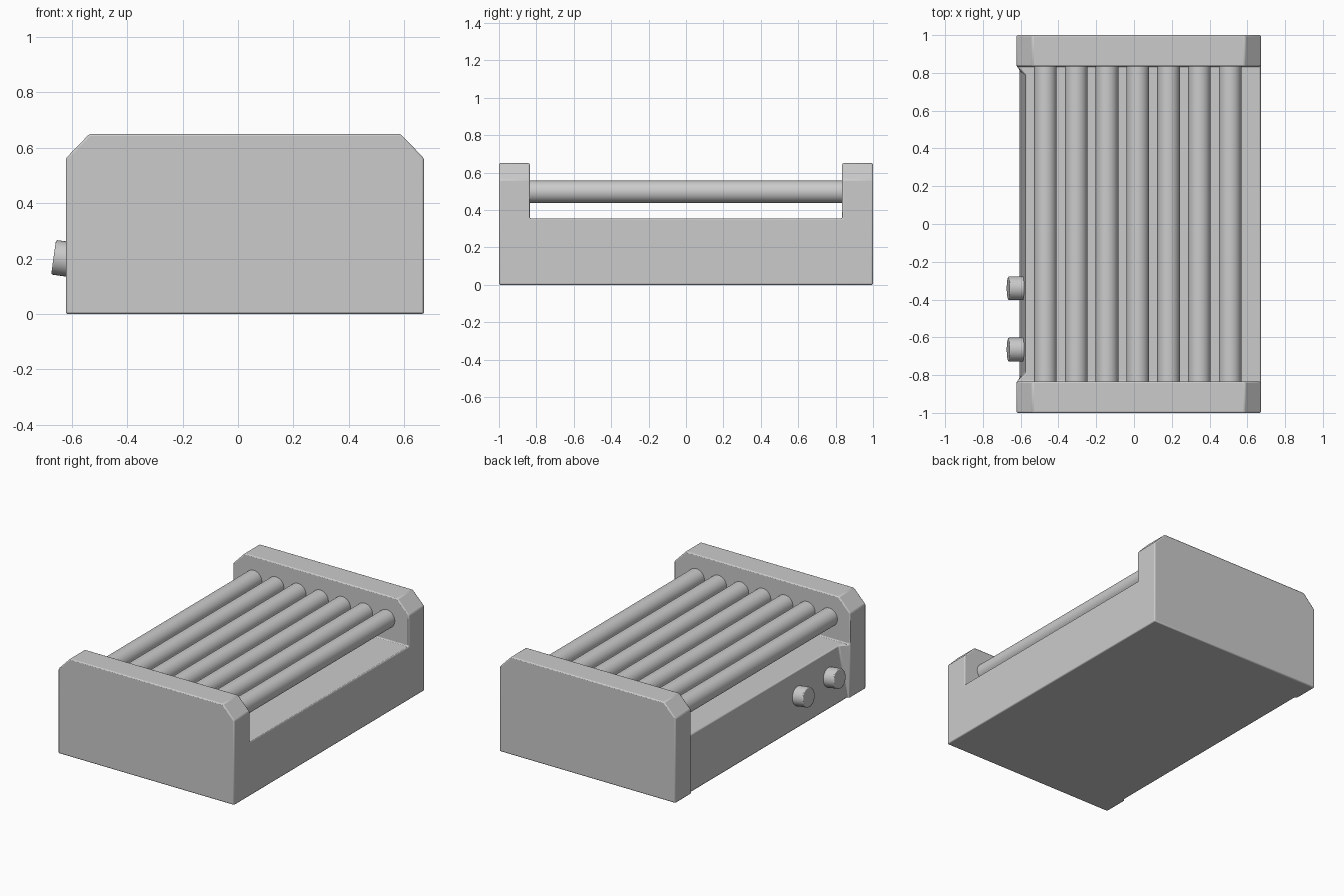
import bpy, bmesh, math
from mathutils import Vector

if "Cube" in bpy.data.objects:
    bpy.data.objects.remove(bpy.data.objects["Cube"])


def loft(name, rings):
    """Closed solid through matching rings of points."""
    bm = bmesh.new()
    loops = [[bm.verts.new(p) for p in ring] for ring in rings]
    n = len(loops[0])
    for a, b in zip(loops, loops[1:]):
        for i in range(n):
            j = (i + 1) % n
            bm.faces.new((a[i], a[j], b[j], b[i]))
    bm.faces.new(loops[0])
    bm.faces.new(loops[-1])
    bmesh.ops.recalc_face_normals(bm, faces=bm.faces)
    mesh = bpy.data.meshes.new(name)
    bm.to_mesh(mesh)
    bm.free()
    obj = bpy.data.objects.new(name, mesh)
    bpy.context.collection.objects.link(obj)
    return obj


def select(obj):
    bpy.ops.object.select_all(action='DESELECT')
    obj.select_set(True)
    bpy.context.view_layer.objects.active = obj


def cut(obj, cutter):
    mod = obj.modifiers.new("cut", 'BOOLEAN')
    mod.operation = 'DIFFERENCE'
    mod.solver = 'EXACT'
    mod.object = cutter
    select(obj)
    bpy.ops.object.modifier_apply(modifier=mod.name)
    bpy.data.objects.remove(cutter)


def bevel(obj, width, segments=2):
    mod = obj.modifiers.new("bevel", 'BEVEL')
    mod.width = width
    mod.segments = segments
    mod.limit_method = 'ANGLE'
    mod.angle_limit = math.radians(35)


def cylinder(name, radius, depth, center, axis, sides):
    bpy.ops.mesh.primitive_cylinder_add(vertices=sides, radius=radius, depth=depth, location=center)
    obj = bpy.context.object
    obj.name = name
    obj.rotation_euler = Vector(axis).to_track_quat('Z', 'Y').to_euler()
    bpy.ops.object.shade_smooth_by_angle(angle=math.radians(35))
    return obj


LEFT, RIGHT, TOP, DECK, END = -0.622, 0.672, 0.65, 0.355, 0.835

# Housing: chamfered profile run along y
profile = [(LEFT, 0), (RIGHT, 0), (RIGHT, 0.562), (RIGHT - 0.085, TOP),
           (LEFT + 0.085, TOP), (LEFT, 0.562)]
housing = loft("housing", [[(x, y, z) for x, z in profile] for y in (-1, 1)])

# Open space above the deck, between the two end blocks
cut(housing, loft("deck_cutter", [[(x, -END, DECK), (x, END, DECK), (x, END, 1), (x, -END, 1)]
                                  for x in (-1, 1)]))


# Leaning, recessed control panel with angled returns to the end blocks
def panel_ring(z):
    depth = 0.014 + 0.1 * z
    half = [(-0.8, END + LEFT + 0.8 - LEFT - 0.8), (LEFT, END), (LEFT + depth, END - depth)]
    return [(x, -y, z) for x, y in half] + [(x, y, z) for x, y in reversed(half)]


cut(housing, loft("panel_cutter", [panel_ring(-0.05), panel_ring(DECK + 0.05)]))
bevel(housing, 0.007)
select(housing)
bpy.ops.object.shade_smooth_by_angle(angle=math.radians(35))

# Seven heated rollers
for i in range(7):
    cylinder(f"roller_{i + 1}", 0.06, 2 * END + 0.04, (-0.469 + 0.163 * i, 0, 0.497), (0, 1, 0), 32)

# Two control knobs, tilted slightly upward
tilt = math.radians(8)
axis = Vector((-math.cos(tilt), 0, math.sin(tilt)))
for i, y in enumerate((-0.34, -0.665)):
    center = Vector((-0.666, y, 0.205)) - axis * 0.05
    knob = cylinder(f"knob_{i + 1}", 0.063, 0.1, center, axis, 32)
    bevel(knob, 0.006)
